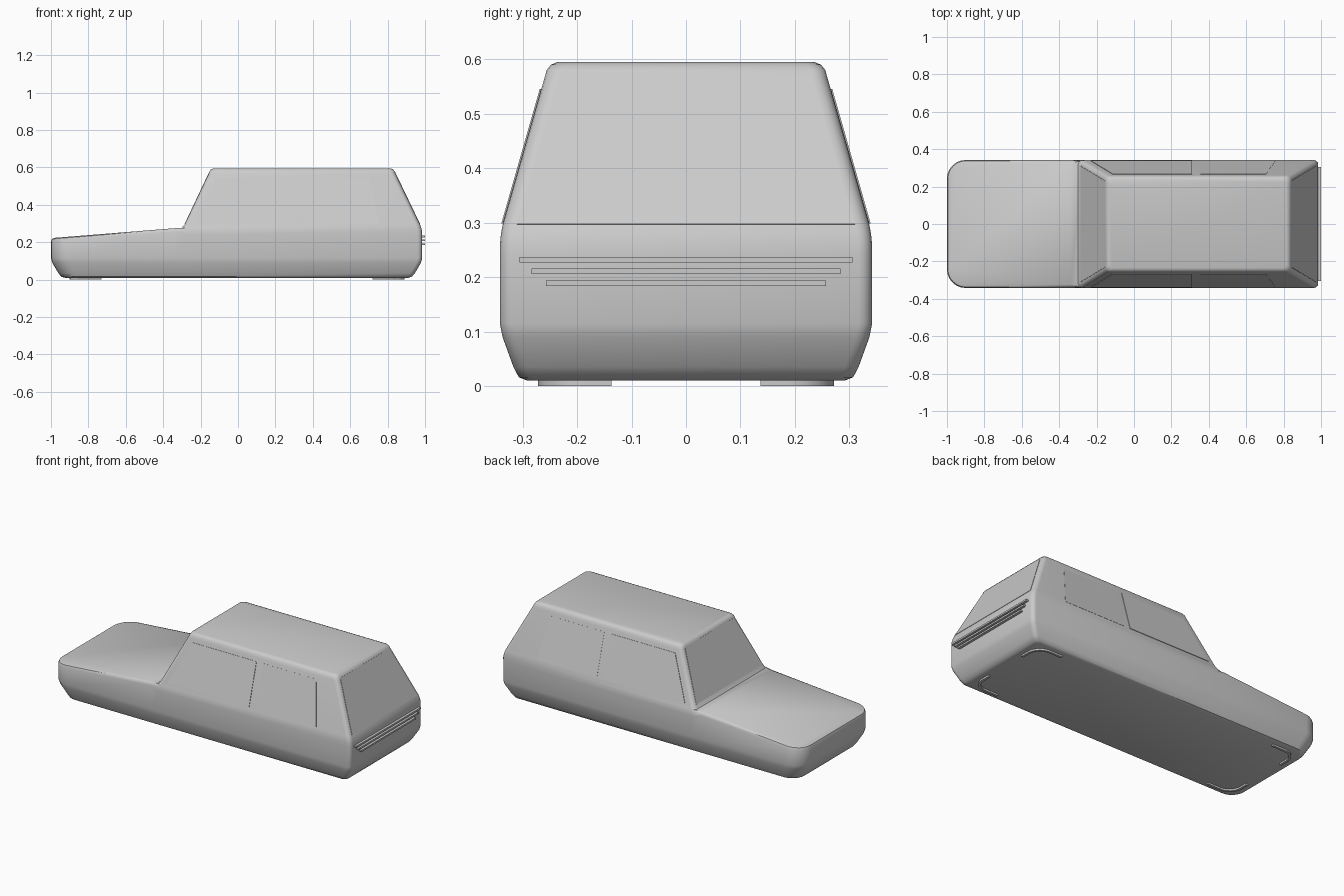
import bpy, bmesh
from math import cos, sin, radians
from mathutils import Vector

if "Cube" in bpy.data.objects:
    bpy.data.objects.remove(bpy.data.objects["Cube"])

R = 0.025           # radius of the cabin and tail corners
SCREEN_X = -0.30    # where the windscreen meets the bonnet


def arc(cx, cy, r, a0, a1, n=4):
    return [(cx + r * cos(radians(a0 + (a1 - a0) * i / n)),
             cy + r * sin(radians(a0 + (a1 - a0) * i / n))) for i in range(n + 1)]


def finish(bm, name, angle=40):
    bmesh.ops.recalc_face_normals(bm, faces=bm.faces)
    mesh = bpy.data.meshes.new(name)
    bm.to_mesh(mesh)
    bm.free()
    ob = bpy.data.objects.new(name, mesh)
    bpy.context.collection.objects.link(ob)
    bpy.ops.object.select_all(action='DESELECT')
    ob.select_set(True)
    bpy.context.view_layer.objects.active = ob
    bpy.ops.object.shade_smooth_by_angle(angle=radians(angle))
    return ob


def bridge(bm, a, b):
    n = len(a)
    for i in range(n):
        j = (i + 1) % n
        bm.faces.new((a[i], a[j], b[j], b[i]))


def rear_part(xf, x1, w):
    return ([(xf + R, -w)] + arc(x1 - R, -w + R, R, -90, 0)
            + arc(x1 - R, w - R, R, 0, 90) + [(xf + R, w)])


def nose_part(x0, w, r):
    return ([(-0.34, w)] + arc(x0 + r, w - r, r, 90, 180, 6)
            + arc(x0 + r, -w + r, r, 180, 270, 6) + [(-0.34, -w)])


def bonnet_z(x):
    return 0.222 + 0.056 * min(1, (x + 1) / 0.7)


# Body shell: lower tub lofted upwards
bm = bmesh.new()
rings = []
for z, x0, x1, w, r in [(0.010, -0.925, 0.910, 0.292, 0.07),
                        (0.016, -0.945, 0.930, 0.307, 0.08),
                        (0.035, -0.960, 0.946, 0.317, 0.09),
                        (0.090, -0.993, 0.978, 0.337, 0.10),
                        (0.115, -1.000, 0.985, 0.342, 0.10)]:
    pts = rear_part(SCREEN_X, x1, w) + nose_part(x0, w, r)
    rings.append([bm.verts.new((x, y, z)) for x, y in pts])

# Beltline at the rear, rounded bonnet edge at the front
for z, x1, w, drop, inset in [(0.240, 0.985, 0.342, 0.018, 0.0),
                              (0.262, 0.983, 0.3415, 0.005, 0.005),
                              (0.278, 0.979, 0.340, 0.0, 0.018)]:
    ring = [bm.verts.new((x, y, z)) for x, y in rear_part(SCREEN_X, x1, w)]
    ring += [bm.verts.new((x, y, bonnet_z(x) - drop))
             for x, y in nose_part(-1 + inset, 0.342 - inset, 0.10 - inset)]
    rings.append(ring)
for a, b in zip(rings, rings[1:]):
    bridge(bm, a, b)
bm.faces.new(rings[0][::-1])


# Cabin: rises from the belt, leaving the bonnet in front
def screen_part(xf, w):
    return arc(xf + R, w - R, R, 90, 180)[1:] + arc(xf + R, -w + R, R, 180, 270)[:-1]


top = rings[-1]
base = [bm.verts.new((x, y, 0.278)) for x, y in screen_part(SCREEN_X, 0.340)]
bm.faces.new(top[11:] + [top[0]] + base[::-1])
prev = top[:12] + base
for z, xf, x1, w in [(0.295, -0.285, 0.973, 0.337),
                     (0.565, -0.157, 0.843, 0.260),
                     (0.580, -0.152, 0.837, 0.256),
                     (0.590, -0.144, 0.828, 0.248),
                     (0.595, -0.132, 0.816, 0.236)]:
    ring = [bm.verts.new((x, y, z)) for x, y in rear_part(xf, x1, w) + screen_part(xf, w)]
    bridge(bm, prev, ring)
    prev = ring
bm.faces.new(prev)
finish(bm, "body_shell")


# Window panes: thin slabs lying on the sloping cabin faces
def slope(z, low, high):
    return low + (high - low) * (z - 0.295) / 0.27


def side_y(z):
    return slope(z, 0.337, 0.260)


def pane(name, corners, outward, proud=0.003):
    c = [Vector(p) for p in corners]
    n = (c[1] - c[0]).cross(c[3] - c[0]).normalized()
    if n.dot(Vector(outward)) < 0:
        n = -n
    bm = bmesh.new()
    lo = [bm.verts.new(p - n * 0.006) for p in c]
    hi = [bm.verts.new(p + n * proud) for p in c]
    bridge(bm, lo, hi)
    bm.faces.new(lo[::-1])
    bm.faces.new(hi)
    finish(bm, name, 30)


def end_pane(name, low, high, outward):
    a, b = slope(0.297, low, high), slope(0.574, low, high)
    pane(name, [(a, -0.31, 0.297), (a, 0.31, 0.297),
                (b, 0.23, 0.574), (b, -0.23, 0.574)], outward, 0.002)


end_pane("windscreen", -0.285, -0.157, (-1, 0, 0))
end_pane("rear_window", 0.973, 0.843, (1, 0, 0))

for s, side in ((-1, "right"), (1, "left")):
    for part, xs, proud in (("front", (-0.23, 0.31, 0.31, -0.115), 0.003),
                            ("rear", (0.355, 0.755, 0.705, 0.355), 0.001)):
        zs = (0.298, 0.298, 0.545, 0.545)
        pane(f"{part}_side_window_{side}",
             [(x, s * side_y(z), z) for x, z in zip(xs, zs)], (0, s, 0), proud)

# Tail trim bars, shorter towards the bottom
for i, (z, half) in enumerate([(0.2315, 0.306), (0.2105, 0.284), (0.189, 0.257)]):
    bm = bmesh.new()
    bmesh.ops.create_cube(bm, size=1)
    for v in bm.verts:
        v.co = (0.989 + v.co.x * 0.022, v.co.y * 2 * half, z + v.co.z * 0.010)
    finish(bm, f"tail_bar_{i + 1}", 30)

# Corner feet: curved strips under the floor
for ex, ey, sx in [(0.90, 0.272, -1), (0.89, 0.272, 1)]:
    for sy in (-1, 1):
        def path(inset):
            x, y, r = ex - inset, ey - inset, 0.085 - inset
            return [(ex - 0.17, y)] + arc(x - r, y - r, r, 90, 0, 8) + [(x, 0.137)]
        outer, inner = path(0), path(0.014)
        bm = bmesh.new()
        outline = outer + inner[::-1]
        lo = [bm.verts.new((sx * x, sy * y, 0)) for x, y in outline]
        hi = [bm.verts.new((sx * x, sy * y, 0.014)) for x, y in outline]
        bridge(bm, lo, hi)
        bm.faces.new(lo[::-1])
        bm.faces.new(hi)
        finish(bm, f"foot_{'front' if sx < 0 else 'rear'}_{'right' if sy < 0 else 'left'}", 30)
